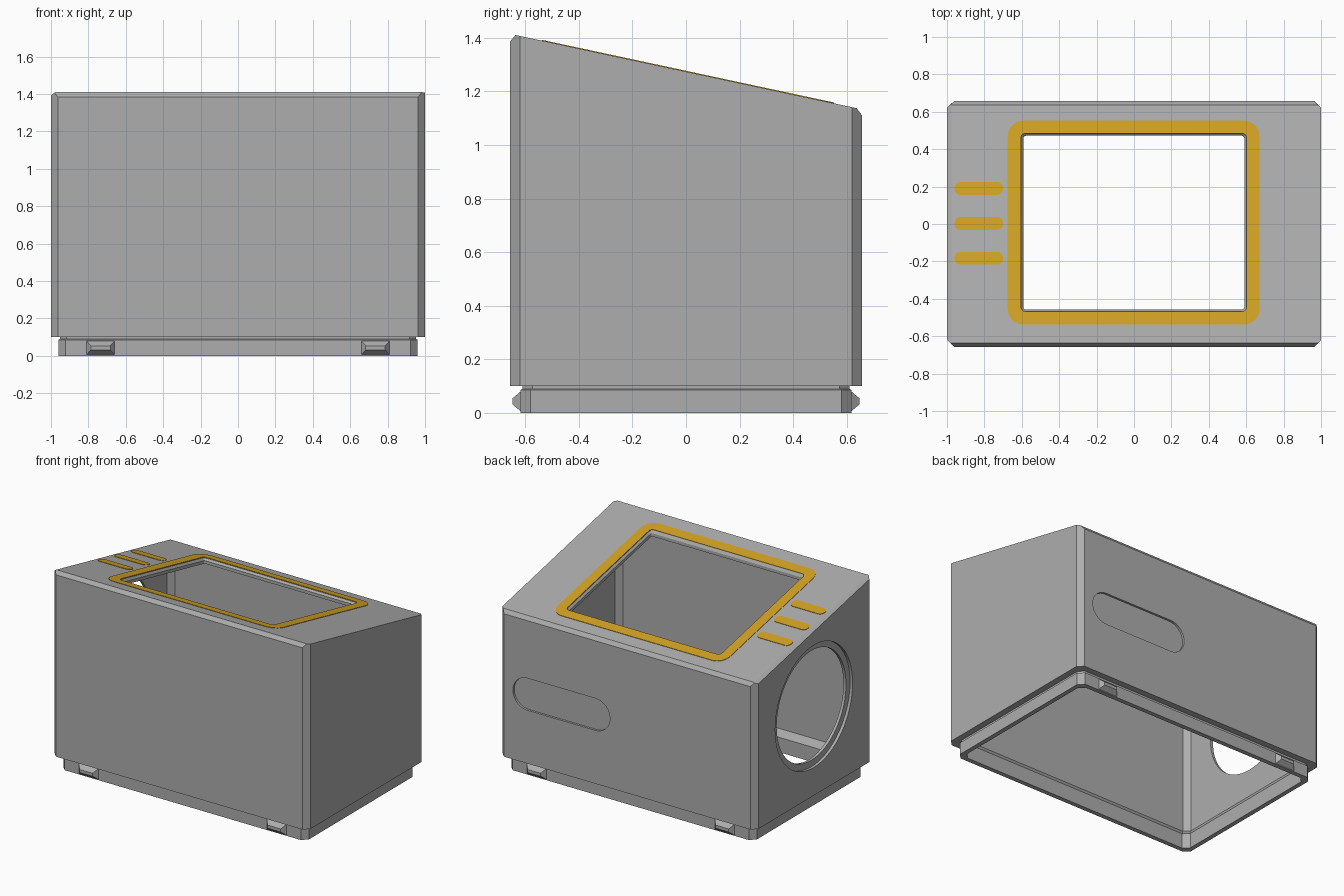
import bpy, bmesh, math
from mathutils import Vector

if "Cube" in bpy.data.objects:
    bpy.data.objects.remove(bpy.data.objects["Cube"])

SLOPE = 0.2145


def top(y):
    """Height of the sloping lid at depth y."""
    return 1.41 - SLOPE * (y + 0.635)


def material(name, rgb):
    m = bpy.data.materials.new(name)
    m.diffuse_color = (*rgb, 1)
    m.use_nodes = True
    m.node_tree.nodes["Principled BSDF"].inputs["Base Color"].default_value = m.diffuse_color
    return m


GREY = material("grey plastic", (0.42, 0.42, 0.42))
ORANGE = material("orange inlay", (0.64, 0.36, 0.017))


def loft(name, rings, mat, closed=False, clips=()):
    """Skin a stack of rings; cap the ends or join last to first; clip by planes."""
    bm = bmesh.new()
    rows = [[bm.verts.new(p) for p in r] for r in rings]
    n = len(rows[0])
    pairs = list(zip(rows, rows[1:])) + ([(rows[-1], rows[0])] if closed else [])
    for a, b in pairs:
        for i in range(n):
            j = (i + 1) % n
            bm.faces.new((a[i], a[j], b[j], b[i]))
    if not closed:
        bm.faces.new(rows[0])
        bm.faces.new(rows[-1])
    for co, no in clips:
        cut = bmesh.ops.bisect_plane(bm, geom=bm.verts[:] + bm.edges[:] + bm.faces[:], dist=1e-6,
                                     plane_co=co, plane_no=Vector(no).normalized(), clear_outer=True)
        edges = [e for e in cut["geom_cut"] if isinstance(e, bmesh.types.BMEdge)]
        bmesh.ops.holes_fill(bm, edges=edges)
    bmesh.ops.recalc_face_normals(bm, faces=bm.faces[:])
    me = bpy.data.meshes.new(name)
    bm.to_mesh(me)
    bm.free()
    me.materials.append(mat)
    ob = bpy.data.objects.new(name, me)
    bpy.context.collection.objects.link(ob)
    return ob


def octagon(inset, z, c=0.037):
    """Box outline with chamfered corners."""
    x, y = 1 - inset, 0.657 - inset
    return [(x, -y + c, z), (x, y - c, z), (x - c, y, z), (-x + c, y, z),
            (-x, y - c, z), (-x, -y + c, z), (-x + c, -y, z), (x - c, -y, z)]


def rounded(x0, x1, y0, y1, r, n=8):
    """Rounded rectangle as 2D points."""
    pts = []
    for k, (cx, cy) in enumerate(((x1 - r, y1 - r), (x0 + r, y1 - r),
                                  (x0 + r, y0 + r), (x1 - r, y0 + r))):
        for i in range(n + 1):
            a = math.pi / 2 * (k + i / n)
            pts.append((cx + r * math.cos(a), cy + r * math.sin(a)))
    return pts


def on_lid(pts, off):
    return [(x, y, top(y) + off) for x, y in pts]


def circle_x(x, r, y=0.0, z=0.73, n=72):
    return [(x, y + r * math.cos(2 * math.pi * i / n), z + r * math.sin(2 * math.pi * i / n))
            for i in range(n)]


def cut(ob, cutter):
    mod = ob.modifiers.new("cut", "BOOLEAN")
    mod.object, mod.operation, mod.solver = cutter, "DIFFERENCE", "EXACT"
    bpy.context.view_layer.objects.active = ob
    bpy.ops.object.modifier_apply(modifier=mod.name)
    bpy.data.objects.remove(cutter)


# Housing with sloping lid and chamfered top edges
lid = (0, SLOPE, 1)
housing = loft("housing", [octagon(0, 0.1), octagon(0, 1.6)], GREY, clips=[
    ((0, 0, top(0)), lid),
    ((0, -0.657, 1.385), (0, -0.025, 0.02)),
    ((0, 0.657, 1.11), (0, 0.0276, 0.02)),
    ((-1, 0, top(0) - 0.015), (-0.015, SLOPE * 0.025, 0.025))])

# Hollow interior, open at the bottom
cut(housing, loft("cavity", [octagon(0.04, 0.0), octagon(0.04, 1.6)], GREY,
                  clips=[((0, 0, top(0) - 0.04), lid)]))

# Screen opening with a bevelled edge
outer = rounded(-0.605, 0.602, -0.468, 0.485, 0.025)
inner = rounded(-0.592, 0.59, -0.458, 0.472, 0.015)
cut(housing, loft("screen_cut", [on_lid(outer, 0.05), on_lid(outer, -0.003),
                                 on_lid(inner, -0.018), on_lid(inner, -0.1)], GREY))

# Round side opening with a stepped rim
cut(housing, loft("round_cut", [circle_x(-1.1, 0.432), circle_x(-0.98, 0.432),
                                circle_x(-0.98, 0.387), circle_x(-0.9, 0.387)], GREY))

# Shallow recessed grip on the back
grip = rounded(0.135, 0.893, 0.477, 0.703, 0.1129, 10)
cut(housing, loft("grip_cut", [[(x, y, z) for x, z in grip] for y in (0.642, 0.75)], GREY))

# Lip under the housing, with a groove outside and a sloped shoulder inside
section = ((0.04, 0), (0.04, 0.085), (0.047, 0.09), (0.047, 0.102),
           (0.035, 0.102), (0.035, 0.15), (0.04, 0.15), (0.072, 0.105), (0.072, 0))
lip = loft("bottom_lip", [octagon(i, z) for i, z in section], GREY, closed=True)

# Snap clips on the front and back of the lip
for side, sy in (("front", -1), ("back", 1)):
    for hand, cx in (("left", -0.735), ("right", 0.735)):
        rings = []
        for y, w, z0, z1 in ((0.605, 0.075, 0.006, 0.08), (0.617, 0.075, 0.006, 0.08),
                             (0.648, 0.052, 0.032, 0.054)):
            rings.append([(cx - w, sy * y, z0), (cx + w, sy * y, z0),
                          (cx + w, sy * y, z1), (cx - w, sy * y, z1)])
        loft(f"{side}_{hand}_clip", rings, GREY)

# Painted frame around the screen opening
frame_out = rounded(-0.675, 0.672, -0.538, 0.553, 0.085)
loft("screen_frame", [on_lid(frame_out, -0.002), on_lid(frame_out, 0.003),
                      on_lid(outer, 0.003), on_lid(outer, -0.002)], ORANGE, closed=True)

# Painted button marks
for i, y in enumerate((-0.183, 0.003, 0.19)):
    bar = rounded(-0.96, -0.70, y - 0.034, y + 0.034, 0.032)
    loft(f"button_mark_{i + 1}", [on_lid(bar, -0.002), on_lid(bar, 0.003)], ORANGE)

# Smooth only the curved cut walls
bpy.ops.object.select_all(action="DESELECT")
housing.select_set(True)
bpy.context.view_layer.objects.active = housing
bpy.ops.object.shade_smooth_by_angle(angle=math.radians(15))
